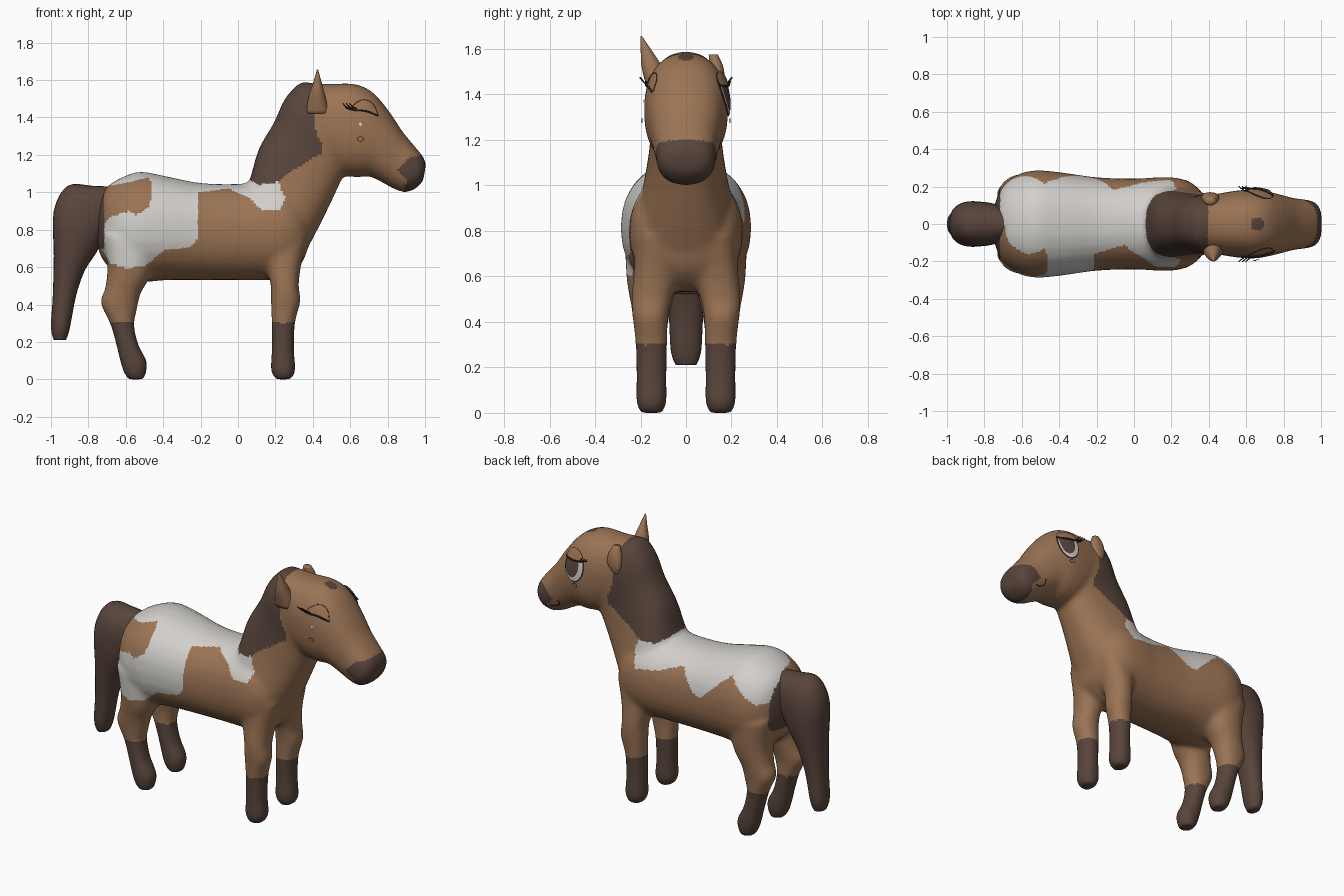
import bpy
import bmesh
import math
from mathutils import Vector
from mathutils.bvhtree import BVHTree

cube = bpy.data.objects.get("Cube")
if cube:
    bpy.data.objects.remove(cube, do_unlink=True)


def make_material(name, colour):
    mat = bpy.data.materials.new(name)
    mat.use_nodes = True
    mat.diffuse_color = (*colour, 1)
    mat.node_tree.nodes["Principled BSDF"].inputs["Base Color"].default_value = (*colour, 1)
    return mat


BROWN = make_material("chestnut coat", (.33, .175, .09))
DARK = make_material("dark brown hair", (.1, .06, .045))
WHITE = make_material("white patch", (.65, .63, .6))
INK = make_material("eye black", (.03, .02, .018))


def new_object(name, mesh, *materials):
    obj = bpy.data.objects.new(name, mesh)
    bpy.context.collection.objects.link(obj)
    for mat in materials:
        mesh.materials.append(mat)
    return obj


def catmull(a, b, c, d, t):
    return .5 * (2 * b + (c - a) * t + (2 * a - 5 * b + 4 * c - d) * t * t
                 + (3 * b - a - 3 * c + d) * t ** 3)


def loft(bm, sections, side=1, power=2.2, steps=4, count=28):
    """Skin rounded sections: edge one x, z, edge two x, z, half width, centre y."""
    keys = [tuple(s) + (0,) * (6 - len(s)) for s in sections]
    last = len(keys) - 1
    rows = []
    for i in range(last):
        quad = [keys[max(0, min(last, i + k))] for k in (-1, 0, 1, 2)]
        for j in range(steps):
            rows.append([catmull(*vals, j / steps) for vals in zip(*quad)])
    rows.append(keys[-1])
    rings = []
    for ax, az, bx, bz, half, yc in rows:
        ring = []
        for k in range(count):
            angle = math.tau * k / count
            c, s = math.cos(angle), math.sin(angle)
            c = math.copysign(abs(c) ** (2 / power), c)
            s = math.copysign(abs(s) ** (2 / power), s)
            ring.append(bm.verts.new(((ax + bx + c * (ax - bx)) / 2,
                                      side * yc + s * half,
                                      (az + bz + c * (az - bz)) / 2)))
        rings.append(ring)
    for one, two in zip(rings, rings[1:]):
        for k in range(count):
            n = (k + 1) % count
            bm.faces.new((one[k], one[n], two[n], two[k]))
    bm.faces.new(rings[0])
    bm.faces.new(rings[-1])


def finish(bm, name, *materials):
    bmesh.ops.recalc_face_normals(bm, faces=bm.faces)
    mesh = bpy.data.meshes.new(name)
    bm.to_mesh(mesh)
    bm.free()
    mesh.shade_smooth()
    return new_object(name, mesh, *materials)


# Trunk, neck, head and legs, fused into one skin
trunk = [(-.75, .95, -.75, .7, .09), (-.7, 1.03, -.71, .62, .2), (-.62, 1.08, -.62, .55, .265),
         (-.52, 1.11, -.52, .52, .287), (-.38, 1.085, -.38, .53, .275), (-.2, 1.05, -.2, .53, .25),
         (0, 1.045, 0, .53, .243), (.14, 1.06, .14, .53, .25), (.25, 1.05, .25, .54, .243),
         (.33, .98, .34, .62, .2), (.38, .9, .38, .72, .12)]
neck = [(.0, .93, .34, .64, .23), (.06, 1.06, .42, .79, .2), (.11, 1.23, .49, .93, .17),
        (.19, 1.37, .56, 1.08, .155), (.25, 1.5, .6, 1.16, .16), (.32, 1.58, .62, 1.27, .155)]
head = [(.34, 1.59, .4, 1.25, .145), (.48, 1.58, .52, 1.11, .172), (.62, 1.58, .63, 1.08, .185),
        (.72, 1.535, .7, 1.085, .175), (.81, 1.43, .775, 1.05, .155), (.88, 1.325, .84, 1.015, .138),
        (.95, 1.24, .895, 1.0, .13), (.99, 1.19, .95, 1.02, .115), (1.005, 1.15, .99, 1.06, .075)]
front_leg = [(.13, .78, .38, .78, .1, .12), (.15, .62, .34, .62, .1, .13), (.175, .5, .325, .5, .088, .152),
             (.175, .42, .335, .42, .078, .157), (.18, .3, .305, .3, .07, .152),
             (.18, .15, .3, .15, .067, .152), (.175, .05, .308, .05, .067, .152), (.2, 0, .285, 0, .05, .152)]
hind_leg = [(-.73, .78, -.42, .72, .12, .15), (-.7, .61, -.47, .55, .11, .15), (-.71, .49, -.52, .46, .09, .152),
            (-.735, .41, -.54, .37, .075, .155), (-.685, .3, -.555, .29, .068, .152),
            (-.655, .2, -.53, .18, .066, .152), (-.62, .06, -.485, .09, .066, .152), (-.59, 0, -.5, 0, .05, .152)]
skin = bmesh.new()
loft(skin, trunk)
loft(skin, neck, power=2.5)
loft(skin, head, power=2.3)
for side in (-1, 1):
    loft(skin, front_leg, side)
    loft(skin, hind_leg, side)
body = finish(skin, "body")
remesh = body.modifiers.new("fuse", 'REMESH')
remesh.mode = 'VOXEL'
remesh.voxel_size = .013
smooth = body.modifiers.new("soften", 'SMOOTH')
smooth.factor = .5
smooth.iterations = 14
fused = bpy.data.meshes.new_from_object(body.evaluated_get(bpy.context.evaluated_depsgraph_get()))
body.modifiers.clear()
body.data = fused
fused.shade_smooth()
fused.materials.clear()
for mat in (BROWN, DARK, WHITE):
    fused.materials.append(mat)

# Coat markings, outlined in side elevation
mane = [(.06, 1.07), (.11, 1.04), (.2, 1.05), (.3, 1.12), (.38, 1.17), (.45, 1.21), (.45, 1.26),
        (.42, 1.31), (.4, 1.45), (.39, 1.7), (.1, 1.7), (0, 1.2)]
muzzle = [(.85, 1.12), (.92, 1.19), (1.1, 1.215), (1.1, .9), (.88, .9), (.9, 1.07)]
right_white = [(-.72, 1.03), (-.6, 1.05), (-.48, 1.08), (-.46, 1.05), (-.47, .92), (-.55, .88), (-.58, .9),
               (-.68, .87), (-.74, .8), (-.73, .7), (-.68, .62), (-.6, .595), (-.5, .6), (-.4, .69),
               (-.25, .71), (-.22, .75), (-.21, 1), (-.05, 1.02), (.06, .97), (.13, .9), (.23, .91),
               (.25, .97), (.21, 1.07), (0, 1.2), (-.72, 1.2)]
left_white = [(-.75, .9), (-.66, .88), (-.56, .95), (-.48, 1.02), (-.4, .95), (-.27, .83), (-.22, .85),
              (-.11, .97), (.05, .91), (.2, .89), (.23, 1), (.2, 1.07), (0, 1.2), (-.75, 1.2)]


def inside(x, z, outline):
    hit = False
    for (ax, az), (bx, bz) in zip(outline, outline[1:] + outline[:1]):
        if (az > z) != (bz > z) and x < ax + (z - az) * (bx - ax) / (bz - az):
            hit = not hit
    return hit


for face in fused.polygons:
    x, y, z = face.center
    stocking = z < .3
    tail_root = x < -.715 and z > .7
    star = z > 1.45 and math.hypot(x - .66, y) < .036
    if stocking or tail_root or star or inside(x, z, mane) or inside(x, z, muzzle):
        face.material_index = 1
    elif inside(x, z, right_white if y < 0 else left_white):
        face.material_index = 2

# Tail
tail = [(-.68, 1.03, -.68, .8, .08), (-.78, 1.035, -.73, .74, .11), (-.91, 1.035, -.75, .69, .12),
        (-.985, .9, -.775, .65, .12), (-.985, .66, -.82, .58, .1), (-.99, .45, -.865, .45, .077),
        (-1, .28, -.9, .27, .067), (-.985, .21, -.92, .21, .045)]
bm = bmesh.new()
loft(bm, tail)
finish(bm, "tail", DARK)

# Ears: the right one pricked, the left one folded
pricked = [(.36, 1.42, .49, 1.42, .05, .12), (.38, 1.52, .465, 1.52, .045, .15),
           (.402, 1.585, .448, 1.585, .027, .172), (.422, 1.657, .428, 1.657, .003, .197)]
folded = [(.37, 1.41, .43, 1.43, .03, .13), (.36, 1.46, .455, 1.47, .03, .14),
          (.365, 1.52, .45, 1.53, .03, .133), (.385, 1.575, .43, 1.575, .02, .12)]
for name, rows, side in (("right_ear", pricked, -1), ("left_ear", folded, 1)):
    bm = bmesh.new()
    loft(bm, rows, side)
    finish(bm, name, BROWN)

# Face details, draped on the head
surface = BVHTree.FromPolygons([v.co for v in fused.vertices], [p.vertices for p in fused.polygons])


def drape(x, z, side, lift):
    hit = surface.ray_cast(Vector((x, side, z)), Vector((0, -side, 0)))[0]
    return Vector((x, (hit.y if hit else side * .16) + side * lift, z))


def plate(name, x, z, rx, rz, side, lift, mat, sweep=math.tau, rings=5, count=32):
    bm = bmesh.new()
    grid = [[bm.verts.new(drape(x + rx * r / rings * math.cos(sweep * k / count),
                                z + rz * r / rings * math.sin(sweep * k / count), side, lift))
             for k in range(count + 1)] for r in range(rings + 1)]
    for one, two in zip(grid, grid[1:]):
        for k in range(count):
            bm.faces.new((one[k], one[k + 1], two[k + 1], two[k]))
    bmesh.ops.remove_doubles(bm, verts=bm.verts, dist=.0001)
    finish(bm, name, mat)


def stroke(name, points, side, mat, radius=.003):
    curve = bpy.data.curves.new(name, 'CURVE')
    curve.dimensions = '3D'
    curve.bevel_depth = radius
    curve.bevel_resolution = 1
    curve.resolution_u = 6
    spline = curve.splines.new('BEZIER')
    spline.bezier_points.add(len(points) - 1)
    for knot, (x, z, lift) in zip(spline.bezier_points, points):
        knot.co = drape(x, z, side, lift)
        knot.handle_left_type = knot.handle_right_type = 'AUTO'
    new_object(name, curve, mat)


# Open left eye with a half-lowered lid
plate("left_eye_rim", .67, 1.4, .075, .098, 1, .006, INK)
plate("left_eye_white", .67, 1.4, .067, .09, 1, .01, WHITE)
plate("left_eye_iris", .682, 1.408, .052, .078, 1, .014, DARK)
plate("left_eyelid", .67, 1.44, .07, .062, 1, .018, BROWN, math.pi)
stroke("left_lid_line", [(.58, 1.46, .03), (.62, 1.445, .02), (.68, 1.438, .02), (.745, 1.44, .018)], 1, INK, .005)

# Winking right eye
stroke("right_lid_line", [(.575, 1.455, .012), (.61, 1.442, .006), (.68, 1.435, .005), (.75, 1.41, .005)], -1, INK, .005)
stroke("right_lid_crease", [(.605, 1.445, .003), (.63, 1.478, .003), (.68, 1.495, .003),
                            (.72, 1.475, .003), (.75, 1.415, .003)], -1, DARK, .002)
plate("right_tear_glint", .655, 1.365, .008, .01, -1, .008, WHITE, rings=2, count=12)

# Lashes and tear drops on both sides
for side, label in ((-1, "right"), (1, "left")):
    for i in range(3):
        x = .575 + .018 * i
        stroke(f"{label}_lash", [(x + .025, 1.447, .006), (x + .005, 1.455, .02), (x - .014, 1.475, .045)], side, INK)
    plate(f"{label}_tear_rim", .655, 1.285, .018, .014, side, .012, DARK, rings=2, count=16)
    plate(f"{label}_tear", .655, 1.285, .014, .01, side, .015, BROWN, rings=2, count=16)

# Mouth corner
stroke("mouth_line", [(.88, 1.07, .001), (.84, 1.075, .001), (.81, 1.1, .001), (.815, 1.125, .001)], 1, INK)
